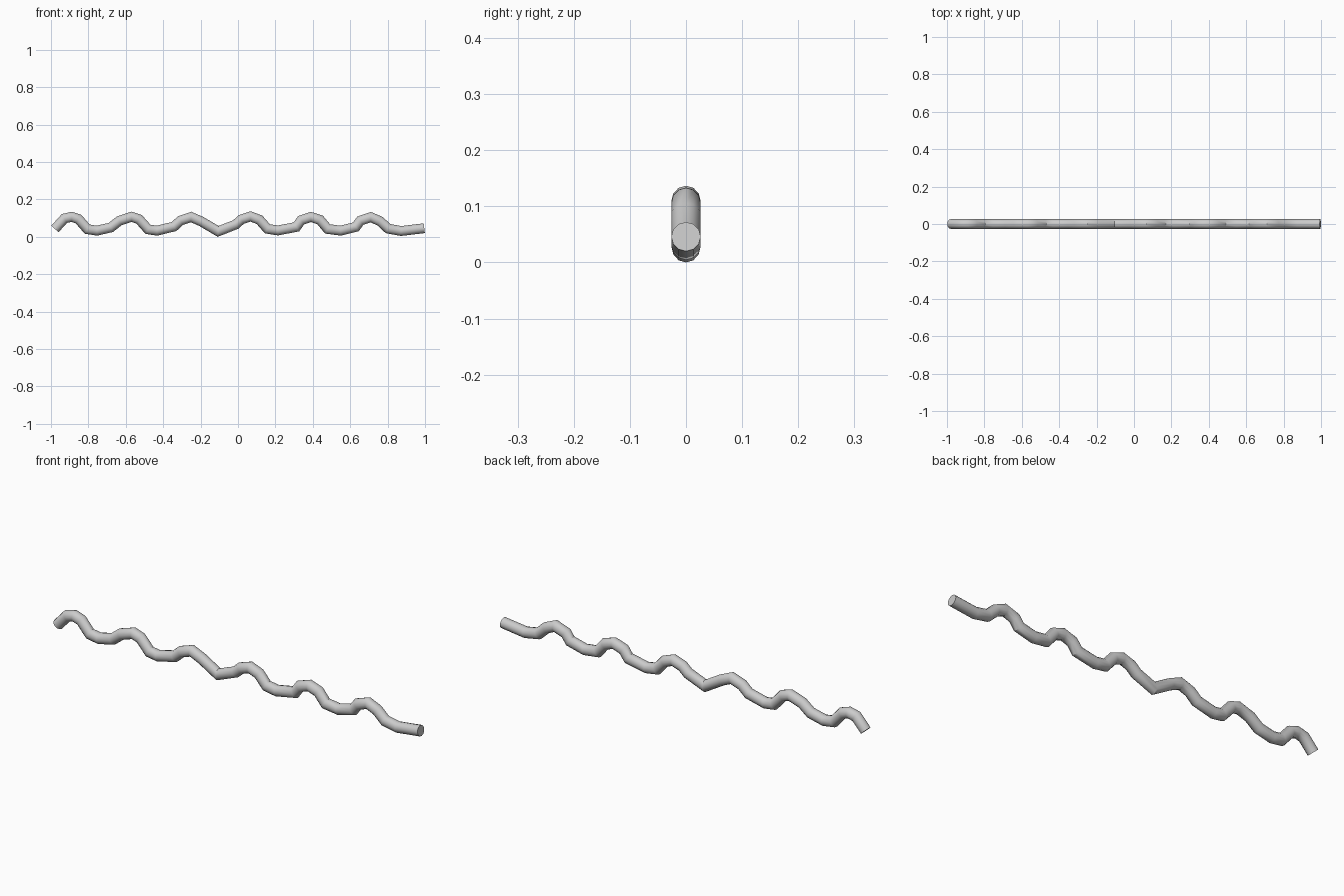
import bpy, bmesh, math
from mathutils import Vector

if "Cube" in bpy.data.objects:
    bpy.data.objects.remove(bpy.data.objects["Cube"])

RADIUS, SIDES = 0.0262, 12

# centre line of the wavy rod, as (x, z)
PATH = [(-0.979, 0.042), (-0.928, 0.098), (-0.889, 0.107), (-0.853, 0.095),
        (-0.806, 0.041), (-0.754, 0.033), (-0.680, 0.050), (-0.634, 0.086),
        (-0.569, 0.107), (-0.529, 0.094), (-0.481, 0.040), (-0.433, 0.033),
        (-0.342, 0.055), (-0.307, 0.087), (-0.251, 0.106), (-0.196, 0.082),
        (-0.106, 0.029), (-0.012, 0.066), (0.018, 0.093), (0.067, 0.109),
        (0.115, 0.091), (0.157, 0.043), (0.213, 0.034), (0.312, 0.053),
        (0.338, 0.089), (0.390, 0.106), (0.439, 0.090), (0.479, 0.042),
        (0.549, 0.033), (0.630, 0.053), (0.654, 0.086), (0.710, 0.105),
        (0.759, 0.084), (0.802, 0.044), (0.872, 0.031), (0.996, 0.046)]

points = [Vector((x, 0, z)) for x, z in PATH]
side = Vector((0, 1, 0))
bm = bmesh.new()
rings = []
for i, p in enumerate(points):
    # mitred ring on the bisecting plane of each bend
    d_in = (p - points[max(i - 1, 0)]).normalized()
    d_out = (points[min(i + 1, len(points) - 1)] - p).normalized()
    tangent = (d_in + d_out).normalized()
    up = tangent.cross(side)
    ref = d_in if i else d_out
    mitre = 1 / tangent.dot(ref)
    rings.append([bm.verts.new(p + RADIUS * (side * math.cos(a) + up * math.sin(a) * mitre))
                  for a in (math.tau * k / SIDES for k in range(SIDES))])

# tube walls and end caps
for r0, r1 in zip(rings, rings[1:]):
    for k in range(SIDES):
        n = (k + 1) % SIDES
        bm.faces.new((r0[k], r0[n], r1[n], r1[k]))
bm.faces.new(rings[0])
bm.faces.new(rings[-1])
bmesh.ops.recalc_face_normals(bm, faces=bm.faces)

mesh = bpy.data.meshes.new("wavy_rod")
bm.to_mesh(mesh)
bm.free()
rod = bpy.data.objects.new("wavy_rod", mesh)
bpy.context.collection.objects.link(rod)
bpy.context.view_layer.objects.active = rod
rod.select_set(True)
bpy.ops.object.shade_smooth_by_angle(angle=math.radians(35))
